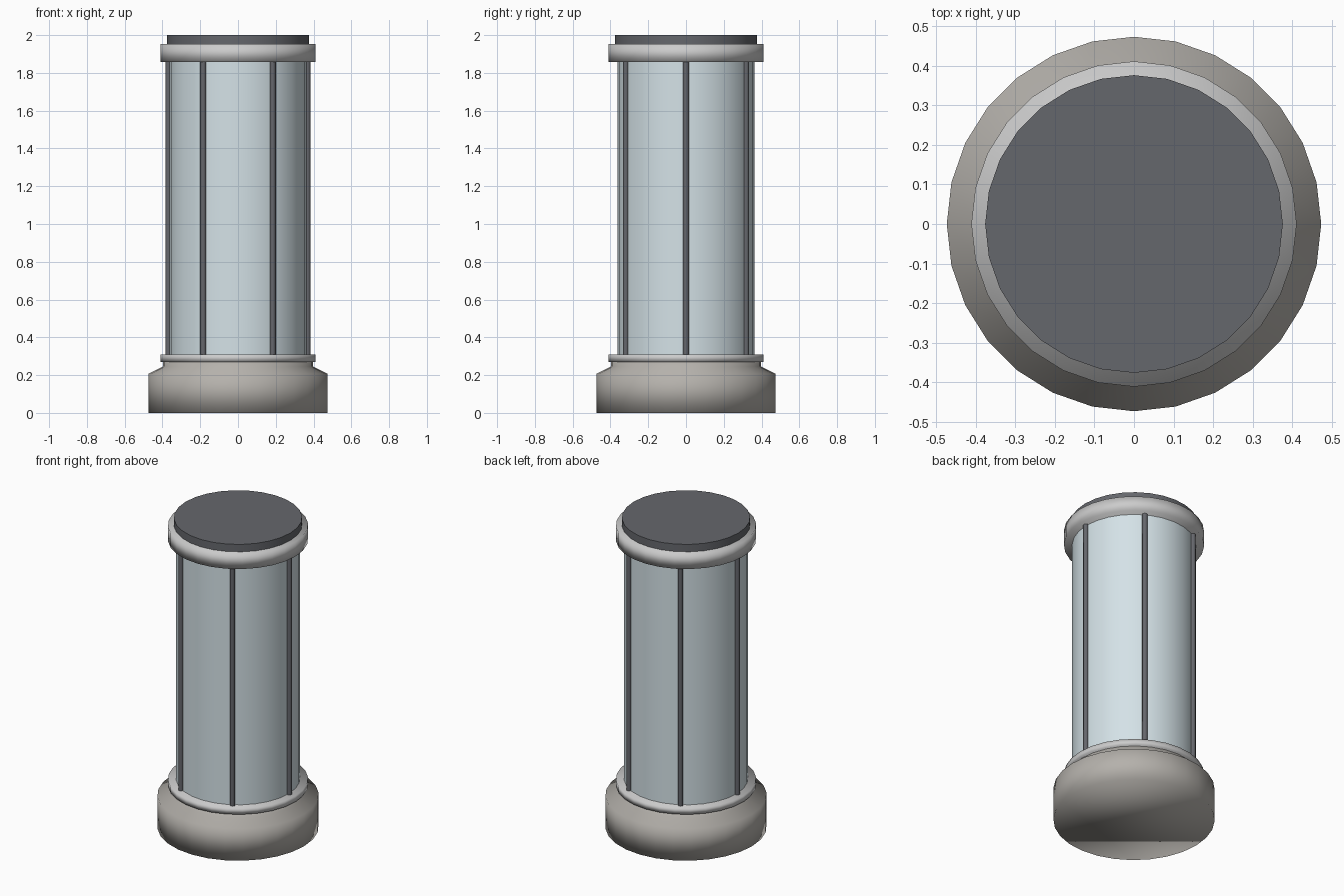
import bpy, bmesh
from math import cos, sin, pi

if "Cube" in bpy.data.objects:
    bpy.data.objects.remove(bpy.data.objects["Cube"])

SIDES = 28


def material(name, rgb):
    m = bpy.data.materials.new(name)
    m.diffuse_color = (*rgb, 1)
    m.use_nodes = True
    m.node_tree.nodes["Principled BSDF"].inputs["Base Color"].default_value = m.diffuse_color
    return m


STONE = material("warm_stone", (0.46, 0.44, 0.41))
METAL = material("pale_metal", (0.68, 0.68, 0.70))
GLASS = material("pale_glass", (0.66, 0.76, 0.80))
DARK = material("dark_metal", (0.13, 0.135, 0.15))


def lathe(name, profile, mat, sides=SIDES, loc=(0, 0), sharp=None):
    """Closed solid of revolution from (radius, z) points, bottom to top."""
    bm = bmesh.new()
    rings = [[bm.verts.new((r * cos(2 * pi * i / sides), r * sin(2 * pi * i / sides), z))
              for i in range(sides)] for r, z in profile]
    for a, b in zip(rings, rings[1:]):
        for i in range(sides):
            j = (i + 1) % sides
            bm.faces.new((a[i], a[j], b[j], b[i]))
    bm.faces.new(rings[0][::-1])
    bm.faces.new(rings[-1])
    for f in bm.faces:
        f.smooth = True
    mesh = bpy.data.meshes.new(name)
    bm.to_mesh(mesh)
    bm.free()
    if sharp is not None:
        mesh.set_sharp_from_angle(angle=sharp)
    mesh.materials.append(mat)
    ob = bpy.data.objects.new(name, mesh)
    ob.location = (*loc, 0)
    bpy.context.collection.objects.link(ob)
    return ob


# Stone plinth with sloped shoulder
lathe("base", [(0.473, 0), (0.473, 0.207), (0.398, 0.245), (0.398, 0.275)], STONE)

# Collars below and above the glass
lathe("lower_collar", [(0.411, 0.27), (0.411, 0.31)], METAL)
lathe("upper_collar", [(0.411, 1.857), (0.411, 1.952)], METAL)

# Glass drum
lathe("glass_drum", [(0.363, 0.29), (0.363, 1.88)], GLASS, sharp=pi / 6)

# Six slim posts around the glass
for k in range(6):
    a = k * pi / 3
    lathe(f"post_{k + 1}", [(0.016, 0.29), (0.016, 1.88)], DARK, sides=8,
          loc=(0.368 * cos(a), 0.368 * sin(a)), sharp=pi / 3)

# Dark roof disc
lathe("roof_cap", [(0.376, 1.94), (0.376, 2.0)], DARK, sharp=pi / 6)
